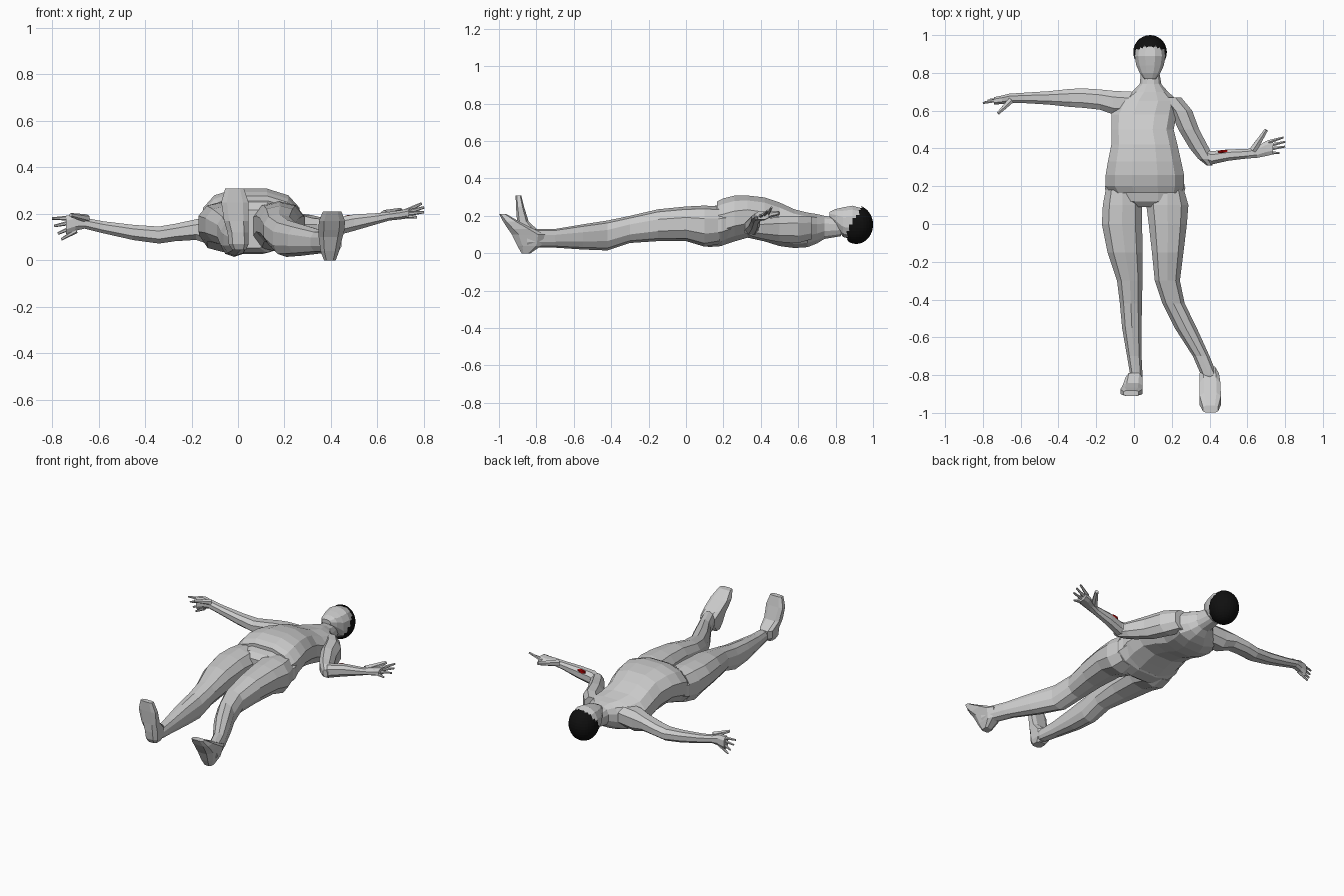
import bpy, bmesh
from math import sin, cos, pi
from mathutils import Vector, Matrix


def finish(name, bm, colour=None):
    bmesh.ops.recalc_face_normals(bm, faces=bm.faces[:])
    me = bpy.data.meshes.new(name)
    bm.to_mesh(me)
    bm.free()
    ob = bpy.data.objects.new(name, me)
    bpy.context.collection.objects.link(ob)
    if colour:
        mat = bpy.data.materials.new(name + "_colour")
        mat.diffuse_color = colour
        me.materials.append(mat)
    return ob


def loft(name, axis, rings, n=10, power=0.85):
    """Skin rings (t, a0, a1, b0, b1) placed along a world axis; a, b are the other two axes in order."""
    bm = bmesh.new()
    k = "xyz".index(axis)
    rows = []
    for t, a0, a1, b0, b1 in rings:
        row = []
        for i in range(n):
            w = 2 * pi * (i + 0.5) / n
            c, s = cos(w), sin(w)
            c = (1 if c > 0 else -1) * abs(c) ** power / cos(pi / n) ** power
            s = (1 if s > 0 else -1) * abs(s) ** power
            p = [(a0 + a1) / 2 + c * (a1 - a0) / 2, (b0 + b1) / 2 + s * (b1 - b0) / 2]
            p.insert(k, t)
            row.append(bm.verts.new(p))
        rows.append(row)
    for r, q in zip(rows, rows[1:]):
        for i in range(n):
            j = (i + 1) % n
            bm.faces.new((r[i], r[j], q[j], q[i]))
    bm.faces.new(rows[0])
    bm.faces.new(rows[-1])
    return finish(name, bm)


def finger(name, a, b, r=0.011):
    a, b = Vector(a), Vector(b)
    bm = bmesh.new()
    rot = (b - a).to_track_quat('Z', 'Y').to_matrix().to_4x4()
    bmesh.ops.create_cone(bm, cap_ends=True, segments=6, radius1=r, radius2=r * 0.5,
                          depth=(b - a).length, matrix=Matrix.Translation((a + b) / 2) @ rot)
    finish(name, bm)


# Torso with belly overhang, running into the neck
loft("torso", 'y', [
    (0.165, -0.125, 0.255, 0.05, 0.28), (0.20, -0.15, 0.265, 0.04, 0.297),
    (0.26, -0.15, 0.265, 0.06, 0.312), (0.33, -0.138, 0.25, 0.08, 0.312),
    (0.42, -0.12, 0.23, 0.06, 0.302), (0.50, -0.12, 0.21, 0.035, 0.275),
    (0.58, -0.12, 0.225, 0.025, 0.238), (0.65, -0.085, 0.235, 0.03, 0.22),
    (0.70, -0.01, 0.18, 0.05, 0.212), (0.74, 0.03, 0.145, 0.075, 0.202),
    (0.83, 0.04, 0.13, 0.09, 0.19)], n=12)

# Pelvis
loft("pelvis", 'y', [
    (0.09, -0.04, 0.16, 0.05, 0.22), (0.12, -0.13, 0.255, 0.03, 0.25),
    (0.19, -0.155, 0.272, 0.035, 0.265), (0.25, -0.14, 0.255, 0.07, 0.26)], n=12)

# Legs
loft("left_leg", 'y', [
    (0.18, -0.15, 0.03, 0.05, 0.25), (0.10, -0.165, 0.042, 0.035, 0.255),
    (0.0, -0.17, 0.043, 0.065, 0.25), (-0.15, -0.14, 0.045, 0.065, 0.235),
    (-0.30, -0.09, 0.045, 0.055, 0.20), (-0.42, -0.075, 0.042, 0.015, 0.175),
    (-0.55, -0.063, 0.04, 0.02, 0.155), (-0.70, -0.037, 0.04, 0.035, 0.13),
    (-0.80, -0.02, 0.045, 0.045, 0.12), (-0.85, -0.02, 0.04, 0.055, 0.12)])
loft("right_leg", 'y', [
    (0.18, 0.09, 0.265, 0.05, 0.25), (0.10, 0.065, 0.288, 0.035, 0.255),
    (0.0, 0.078, 0.28, 0.065, 0.25), (-0.15, 0.095, 0.262, 0.065, 0.235),
    (-0.30, 0.11, 0.243, 0.055, 0.20), (-0.42, 0.15, 0.268, 0.015, 0.175),
    (-0.55, 0.215, 0.332, 0.02, 0.155), (-0.70, 0.312, 0.40, 0.03, 0.13),
    (-0.80, 0.355, 0.44, 0.03, 0.13), (-0.85, 0.365, 0.445, 0.03, 0.12)])

# Feet, from heel up to toes
loft("left_foot", 'z', [
    (0.045, -0.025, 0.035, -0.885, -0.82), (0.07, -0.04, 0.045, -0.90, -0.79),
    (0.12, -0.045, 0.045, -0.905, -0.785), (0.17, -0.06, 0.045, -0.905, -0.84),
    (0.25, -0.072, 0.045, -0.91, -0.865), (0.31, -0.055, 0.025, -0.912, -0.88)], n=8, power=0.6)
loft("right_foot", 'z', [
    (0.0, 0.37, 0.42, -0.88, -0.83), (0.04, 0.355, 0.435, -0.905, -0.77),
    (0.10, 0.347, 0.45, -0.935, -0.75), (0.13, 0.346, 0.458, -0.955, -0.81),
    (0.17, 0.348, 0.46, -0.98, -0.89), (0.21, 0.365, 0.445, -1.0, -0.96)], n=8, power=0.6)

# Left arm, stretched out sideways
loft("left_arm", 'x', [
    (-0.01, 0.57, 0.70, 0.07, 0.20), (-0.11, 0.58, 0.705, 0.06, 0.195),
    (-0.18, 0.605, 0.712, 0.085, 0.18), (-0.27, 0.615, 0.718, 0.08, 0.16),
    (-0.34, 0.62, 0.715, 0.07, 0.148), (-0.45, 0.632, 0.703, 0.085, 0.155),
    (-0.58, 0.64, 0.695, 0.115, 0.17), (-0.66, 0.64, 0.69, 0.135, 0.185),
    (-0.70, 0.635, 0.68, 0.125, 0.20), (-0.74, 0.632, 0.672, 0.11, 0.195)], n=8)
for i, (x, y, z) in enumerate([(-0.80, 0.64, 0.18), (-0.79, 0.645, 0.148),
                               (-0.775, 0.655, 0.115), (-0.76, 0.66, 0.09)]):
    finger(f"left_finger_{i + 1}", (-0.715 + 0.01 * (i - 1), 0.655, 0.182 - 0.018 * i), (x, y, z))
finger("left_thumb", (-0.65, 0.655, 0.18), (-0.72, 0.585, 0.195), 0.018)

# Right arm, bent at the elbow
loft("right_upper_arm", 'y', [
    (0.67, 0.13, 0.25, 0.07, 0.20), (0.60, 0.19, 0.308, 0.05, 0.205),
    (0.50, 0.235, 0.345, 0.055, 0.20), (0.40, 0.295, 0.398, 0.075, 0.185),
    (0.345, 0.34, 0.42, 0.09, 0.18), (0.31, 0.385, 0.415, 0.11, 0.16)], n=8)
loft("right_forearm", 'x', [
    (0.36, 0.34, 0.40, 0.09, 0.17), (0.41, 0.315, 0.385, 0.10, 0.185),
    (0.50, 0.335, 0.395, 0.125, 0.20), (0.60, 0.347, 0.397, 0.155, 0.205),
    (0.65, 0.35, 0.41, 0.17, 0.21), (0.70, 0.36, 0.44, 0.175, 0.217),
    (0.735, 0.368, 0.445, 0.18, 0.225)], n=8)
for i, (x, y, z) in enumerate([(0.79, 0.458, 0.245), (0.80, 0.435, 0.228),
                               (0.80, 0.41, 0.208), (0.77, 0.375, 0.185)]):
    finger(f"right_finger_{i + 1}", (0.715, 0.435 - 0.019 * i, 0.208 - 0.005 * i), (x, y, z))
finger("right_thumb", (0.63, 0.39, 0.195), (0.70, 0.498, 0.215), 0.022)

# Red patch on the forearm
bm = bmesh.new()
bmesh.ops.create_icosphere(bm, subdivisions=1, radius=1,
                           matrix=Matrix.Translation((0.475, 0.382, 0.18)) @ Matrix.Diagonal((0.036, 0.012, 0.016, 1)))
finish("forearm_patch", bm, (0.4, 0.0, 0.0, 1))

# Head with pointed chin
loft("head", 'y', [
    (0.768, 0.055, 0.115, 0.19, 0.222), (0.80, 0.03, 0.14, 0.14, 0.238),
    (0.84, 0.012, 0.158, 0.085, 0.248), (0.89, 0.003, 0.167, 0.07, 0.257),
    (0.94, 0.012, 0.158, 0.075, 0.243), (0.98, 0.045, 0.125, 0.11, 0.19)], n=12)

# Hair cap, open over the face
bm = bmesh.new()
bmesh.ops.create_uvsphere(bm, u_segments=28, v_segments=18, radius=1,
                          matrix=Matrix.Translation((0.085, 0.91, 0.153)) @ Matrix.Diagonal((0.089, 0.09, 0.103, 1)))
cut = [f for f in bm.faces
       if f.calc_center_median().y < 0.862 + max(0, f.calc_center_median().z - 0.12) * 0.62]
bmesh.ops.delete(bm, geom=cut, context='FACES')
finish("hair", bm, (0.005, 0.005, 0.005, 1))
